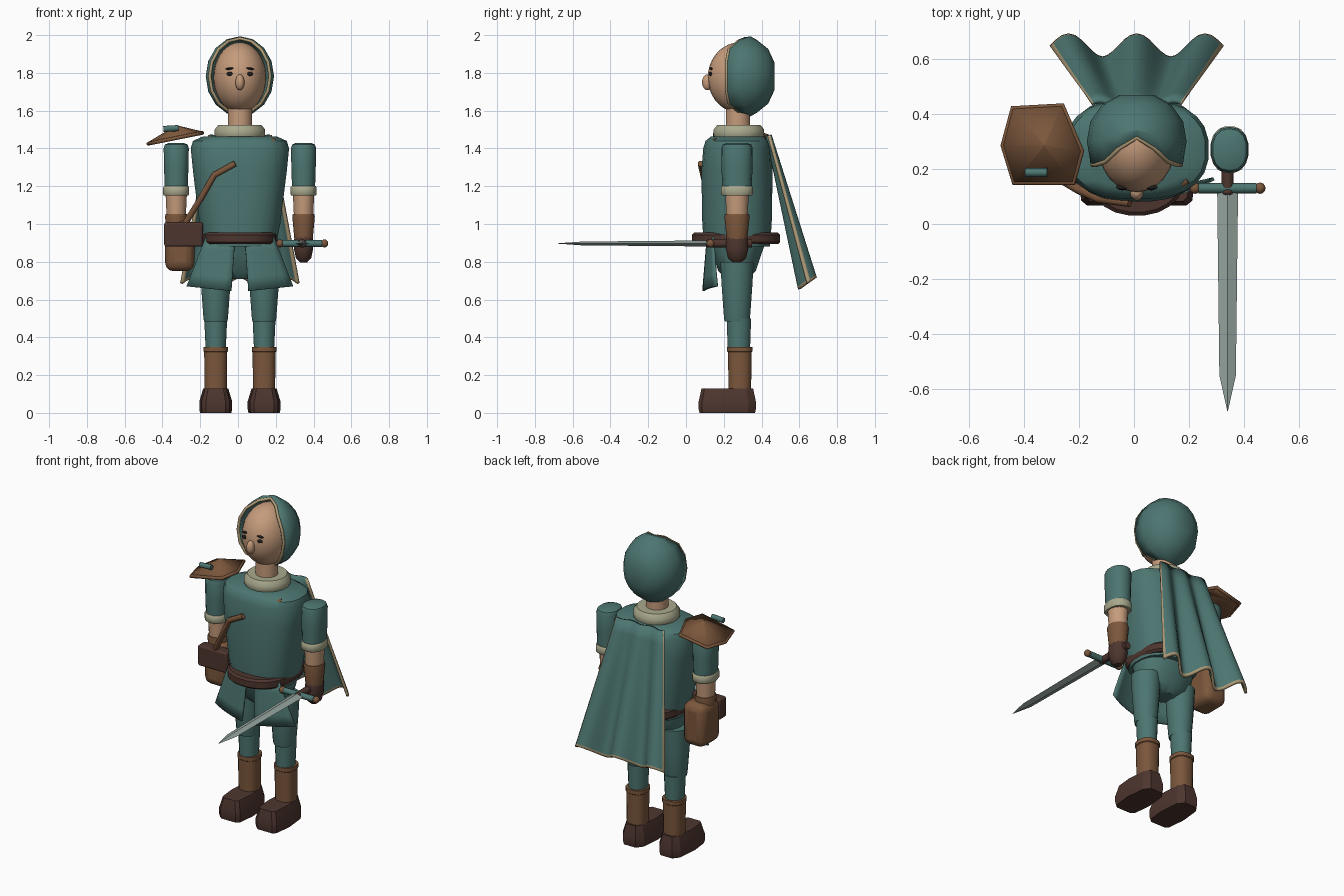
import bpy, bmesh, math
from mathutils import Vector, Matrix

cube = bpy.data.objects.get("Cube")
if cube:
    bpy.data.objects.remove(cube)


def material(name, r, g, b):
    m = bpy.data.materials.new(name)
    m.use_nodes = True
    m.diffuse_color = (r, g, b, 1)
    m.node_tree.nodes["Principled BSDF"].inputs["Base Color"].default_value = (r, g, b, 1)
    return m


TEAL = material("teal cloth", .073, .18, .165)
SKIN = material("skin", .56, .33, .2)
BROWN = material("brown leather", .2, .095, .045)
DARK = material("dark leather", .075, .036, .028)
CREAM = material("cream cloth", .4, .4, .27)
TRIM = material("tan trim", .42, .32, .18)
STEEL = material("steel", .3, .37, .34)
BLACK = material("eye black", .015, .012, .012)
MID = .01    # the figure's middle in x
BACK = .27   # the figure's middle in y


def finish(name, bm, mats, angle=40, bevel=0, thick=0):
    bmesh.ops.recalc_face_normals(bm, faces=bm.faces[:])
    me = bpy.data.meshes.new(name)
    bm.to_mesh(me)
    bm.free()
    for m in mats:
        me.materials.append(m)
    for p in me.polygons:
        p.use_smooth = True
    me.set_sharp_from_angle(angle=math.radians(angle))
    ob = bpy.data.objects.new(name, me)
    bpy.context.collection.objects.link(ob)
    if thick:
        mod = ob.modifiers.new("thickness", 'SOLIDIFY')
        mod.thickness, mod.offset = thick, 0
    if bevel:
        mod = ob.modifiers.new("round", 'BEVEL')
        mod.width, mod.segments = bevel, 3
    return ob


def skin_rings(name, rings, mat, cap=True, angle=40, **kw):
    """Join closed rings of points into one surface."""
    bm = bmesh.new()
    vs = [[bm.verts.new(p) for p in r] for r in rings]
    n = len(vs[0])
    for a, b in zip(vs, vs[1:]):
        for i in range(n):
            j = (i + 1) % n
            bm.faces.new((a[i], a[j], b[j], b[i]))
    if cap:
        bm.faces.new(vs[0])
    bm.faces.new(vs[-1])
    return finish(name, bm, [mat], angle, **kw)


def loft(name, x, y, sections, mat, n=16, power=2, **kw):
    """Stack of rounded sections (z, x radius, y radius)."""
    def ring(z, rx, ry):
        pts = []
        for i in range(n):
            a = 2 * math.pi * (i + .5) / n
            c, s = math.cos(a), math.sin(a)
            pts.append((x + rx * math.copysign(abs(c) ** (2 / power), c),
                        y + ry * math.copysign(abs(s) ** (2 / power), s), z))
        return pts
    return skin_rings(name, [ring(*s) for s in sections], mat, **kw)


def ball(name, loc, radii, mat, seg=16, tilt=0):
    bm = bmesh.new()
    mtx = Matrix.Translation(loc) @ Matrix.Rotation(tilt, 4, 'Y') @ Matrix.Diagonal((*radii, 1))
    bmesh.ops.create_uvsphere(bm, u_segments=seg, v_segments=seg * 3 // 4, radius=1, matrix=mtx)
    return finish(name, bm, [mat])


def box(name, loc, size, mat, bevel):
    bm = bmesh.new()
    bmesh.ops.create_cube(bm, size=1, matrix=Matrix.Translation(loc) @ Matrix.Diagonal((*size, 1)))
    return finish(name, bm, [mat], 50, bevel)


def rod(name, points, radius, mat, cyclic=False):
    cu = bpy.data.curves.new(name, 'CURVE')
    cu.dimensions, cu.bevel_depth, cu.bevel_resolution = '3D', radius, 2
    cu.use_fill_caps = True
    sp = cu.splines.new('POLY')
    sp.points.add(len(points) - 1)
    for q, p in zip(sp.points, points):
        q.co = (*p, 1)
    sp.use_cyclic_u = cyclic
    cu.materials.append(mat)
    ob = bpy.data.objects.new(name, cu)
    bpy.context.collection.objects.link(ob)
    return ob


def sheet(name, us, vs, point, mats, rule, thick):
    """Open cloth grid; rule picks the material of each cell."""
    bm = bmesh.new()
    g = [[bm.verts.new(point(u, v)) for u in us] for v in vs]
    for j in range(len(vs) - 1):
        for i in range(len(us) - 1):
            f = bm.faces.new((g[j][i], g[j][i + 1], g[j + 1][i + 1], g[j + 1][i]))
            f.material_index = rule(i, j)
    return finish(name, bm, mats, 60, thick=thick)


# Head and face
ball("head", (MID, .285, 1.775), (.14, .17, .187), SKIN, 24)
loft("neck", MID, .275, [(1.48, .065, .065), (1.64, .065, .065)], SKIN)
ball("nose", (MID, .113, 1.75), (.024, .028, .042), SKIN)
for side, word in ((-1, "right"), (1, "left")):
    ball(word + "_eye", (MID + side * .051, .131, 1.795), (.02, .009, .011), BLACK, 12)
    ball(word + "_eyebrow", (MID + side * .051, .134, 1.823), (.026, .009, .006), BLACK, 12, side * .12)

# Hood: rings running from the face opening to the back
def hood_ring(y, rx, rz, notch=0, n=16):
    ring = []
    for i in range(n):
        a = 2 * math.pi * i / n
        ring.append((MID + rx * math.cos(a), y + notch * abs(math.sin(a)) ** 6,
                     1.782 + rz * math.sin(a)))
    return ring


rim = hood_ring(.215, .16, .2, .1)
skin_rings("hood", [rim, hood_ring(.3, .174, .205, .04), hood_ring(.37, .162, .188),
                    hood_ring(.43, .12, .14), hood_ring(.462, .06, .07)],
           TEAL, cap=False, angle=30, thick=.014)
rod("hood_trim", rim, .009, TRIM, True)

# Torso, collar, belt and hips
loft("torso", MID, BACK, [(.88, .19, .175), (1, .215, .185), (1.28, .25, .19), (1.4, .262, .18),
                          (1.44, .25, .168), (1.462, .2, .14)], TEAL, 24, 2.5)
loft("collar", MID, .28, [(1.45, .125, .125), (1.47, .135, .135), (1.5, .135, .135),
                          (1.525, .115, .115)], CREAM, 20)
loft("belt", MID, .265, [(.893, .19, .222), (.905, .2, .235), (.943, .2, .235),
                         (.955, .19, .222)], DARK, 28, 2.3)
loft("hips", MID, BACK, [(.71, .06, .06), (.75, .15, .1), (.84, .18, .13), (.92, .185, .16)], TEAL, 20, 2.3)

# Skirt flaps hanging from the front of the belt
for side, word in ((-1, "right"), (1, "left")):
    def flap(u, v):
        inner = .025 + .02 * v
        outer = .18 + .1 * v
        x = inner + (outer - inner) * u
        return (MID + side * x, .115 - .025 * v + .95 * x * x, .93 - (.285 - .025 * u) * v)
    sheet(word + "_skirt_flap", [i / 6 for i in range(7)], [i / 4 for i in range(5)],
          flap, [TEAL], lambda i, j: 0, .012)

# Arms
for side, word in ((-1, "right"), (1, "left")):
    ax = MID + side * .337
    loft(word + "_sleeve", ax, BACK, [(1.18, .062, .078), (1.3, .066, .082), (1.4, .068, .083),
                                      (1.42, .062, .076), (1.43, .04, .05)], TEAL, 14, 2.3)
    loft(word + "_cuff", ax, BACK, [(1.15, .066, .08), (1.157, .07, .086), (1.193, .07, .086),
                                    (1.2, .066, .08)], CREAM, 16, 2.3)
    loft(word + "_forearm", ax, BACK, [(1.0, .05, .055), (1.17, .058, .064)], SKIN)
    loft(word + "_gauntlet", ax, BACK, [(.92, .05, .055), (1.04, .061, .067), (1.052, .058, .064)], BROWN, 14)
    loft(word + "_hand", ax, BACK, [(.797, .02, .025), (.82, .042, .05), (.87, .053, .062),
                                    (.92, .051, .058), (.95, .045, .052)], DARK, 12)

# Legs and boots
for side, word in ((-1, "right"), (1, "left")):
    lx = MID + side * .128
    loft(word + "_thigh", lx, BACK, [(.485, .063, .066), (.5, .066, .07), (.66, .078, .082),
                                     (.8, .085, .09)], TEAL)
    loft(word + "_shin", lx, .28, [(.33, .054, .06), (.5, .062, .066)], TEAL)
    loft(word + "_boot_shaft", lx, .285, [(.1, .059, .06), (.322, .062, .064), (.326, .066, .068),
                                          (.35, .066, .068)], BROWN, 16, 2.5)
    bm = bmesh.new()
    low = [(-.5, .37), (-.85, .33), (-1, .2), (-.85, .085), (-.6, .067)]
    low = low + [(-x, y) for x, y in reversed(low)]
    rings = [[(lx + .087 * x * k, .22 + (y - .22) * d, z) for x, y in low]
             for z, k, d in ((0, .95, .97), (.02, 1, 1), (.06, 1, 1), (.13, .76, .9))]
    bm.free()
    skin_rings(word + "_foot", rings, DARK, angle=25)

# Cape with folds and trimmed border
def cape(u, v):
    s = 2 * u - 1
    x = s * (.165 + .145 * v)
    fold = math.cos(2 * math.pi * s * 1.25)
    return (MID + x, .438 + .205 * v + (.008 + .034 * v) * fold, 1.47 - .785 * v + .03 * v * fold)


cape_u = [0, .018] + [i / 30 for i in range(1, 30)] + [.982, 1]
cape_v = [i / 10 for i in range(10)] + [.982, 1]
sheet("cape", cape_u, cape_v, cape, [TEAL, TRIM],
      lambda i, j: int(i in (0, len(cape_u) - 2) or j == len(cape_v) - 2), .016)

# Shoulder plate: shallow six-sided pyramid sloping outward
bm = bmesh.new()
slope = lambda x: 1.425 + .2 * (x + .475)
corners = [(-.44, .42), (-.26, .43), (-.19, .265), (-.22, .15), (-.435, .15), (-.475, .285)]
edge = [(x, y, slope(x)) for x, y in corners]
vs = [bm.verts.new(p) for p in edge]
top = bm.verts.new((-.325, .285, 1.515))
for i in range(6):
    bm.faces.new((vs[i], vs[(i + 1) % 6], top))
finish("shoulder_plate", bm, [BROWN], 5, thick=.016)
rod("shoulder_plate_rim", edge, .01, BROWN, True)
rod("shoulder_peg", [(-.395, .187, 1.503), (-.315, .187, 1.508)], .016, TEAL)

# Chest strap, shoulder stud, pouch
rod("chest_strap", [(-.275, .17, 1.01), (-.2, .125, 1.13), (-.125, .092, 1.26), (-.015, .078, 1.32)], .017, BROWN)
rod("shoulder_stud", [(.155, .135, 1.428), (.195, .16, 1.442)], .014, BROWN)
box("pouch", (-.308, .285, .885), (.155, .19, .27), BROWN, .045)
box("pouch_front", (-.288, .185, .945), (.205, .07, .13), DARK, .012)

# Sword held forward in the left hand
SX, SZ = .34, .897
blade = [[(SX - w, y, SZ), (SX, y, SZ + t), (SX + w, y, SZ), (SX, y, SZ - t)]
         for y, w, t in ((.13, .038, .016), (-.55, .03, .01), (-.68, .001, .001))]
skin_rings("sword_blade", blade, STEEL, angle=5)
rod("sword_guard", [(.235, .13, SZ), (.445, .13, SZ)], .019, TEAL)
rod("sword_grip", [(SX, .13, SZ), (SX, .35, SZ)], .022, DARK)
ball("guard_gem", (SX, .116, SZ), (.022, .014, .022), DARK, 12)
for side, word in ((-1, "right"), (1, "left")):
    ball(word + "_guard_end", (SX + side * .118, .13, SZ), (.02, .021, .021), BROWN, 12)
